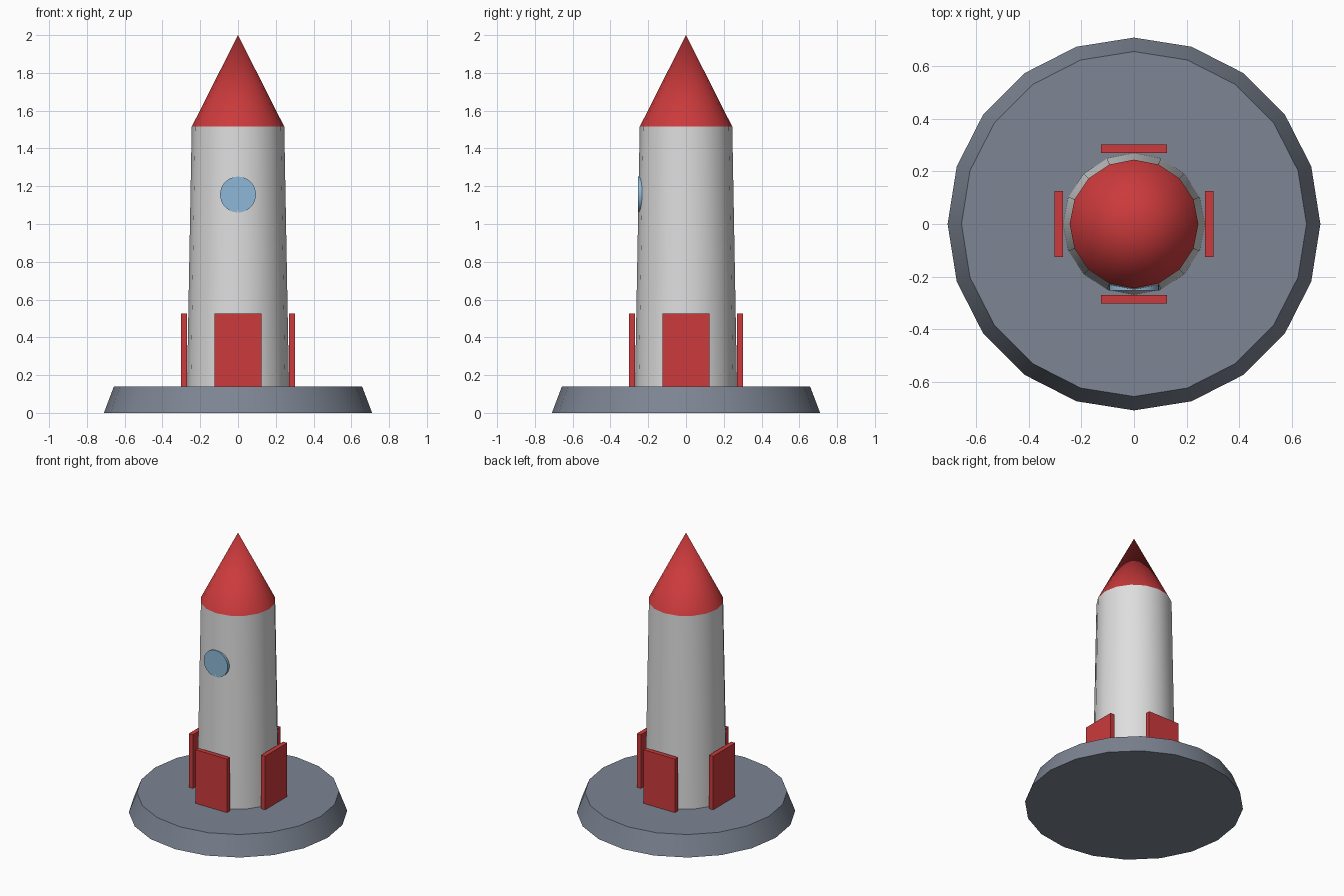
import bpy
import math

cube = bpy.data.objects.get("Cube")
if cube:
    bpy.data.objects.remove(cube, do_unlink=True)


def linear(c):
    c /= 255
    return c / 12.92 if c <= 0.04045 else ((c + 0.055) / 1.055) ** 2.4


def material(name, r, g, b):
    mat = bpy.data.materials.new(name)
    mat.use_nodes = True
    color = (linear(r), linear(g), linear(b), 1)
    mat.diffuse_color = color
    mat.node_tree.nodes["Principled BSDF"].inputs["Base Color"].default_value = color
    return mat


red = material("red", 204, 58, 60)
white = material("off_white", 222, 222, 222)
slate = material("slate_grey", 125, 133, 147)
blue = material("window_blue", 141, 183, 215)


def finish(name, mat):
    obj = bpy.context.object
    obj.name = name
    obj.data.name = name
    obj.data.materials.append(mat)
    return obj


def cone(name, mat, sides, r1, r2, z1, z2):
    """Tapered round part standing between two heights."""
    bpy.ops.mesh.primitive_cone_add(vertices=sides, radius1=r1, radius2=r2,
                                    depth=z2 - z1, location=(0, 0, (z1 + z2) / 2))
    bpy.ops.object.shade_smooth_by_angle(angle=math.radians(30))
    return finish(name, mat)


# Launch pad, hull and nose
cone("launch_pad", slate, 20, 0.71, 0.657, 0, 0.14)
cone("hull", white, 16, 0.27, 0.245, 0.14, 1.515)
cone("nose_cone", red, 16, 0.245, 0, 1.515, 2.0)

# Round window, set into the front of the hull
front, depth = -0.2528, 0.04
bpy.ops.mesh.primitive_cylinder_add(vertices=32, radius=0.095, depth=depth,
                                    location=(0, front + depth / 2, 1.156),
                                    rotation=(math.pi / 2, 0, 0))
bpy.ops.object.shade_smooth_by_angle(angle=math.radians(30))
finish("window", blue)

# Four flat fins around the foot of the hull
for i, side in enumerate(("left", "back", "right", "front")):
    angle = i * math.pi / 2
    bpy.ops.mesh.primitive_cube_add(size=1, rotation=(0, 0, angle),
                                    location=(0.287 * math.cos(angle),
                                              0.287 * math.sin(angle), 0.3325))
    bpy.context.object.scale = (0.032, 0.25, 0.385)
    bpy.ops.object.transform_apply(location=False, rotation=True, scale=True)
    finish(side + "_fin", red)
